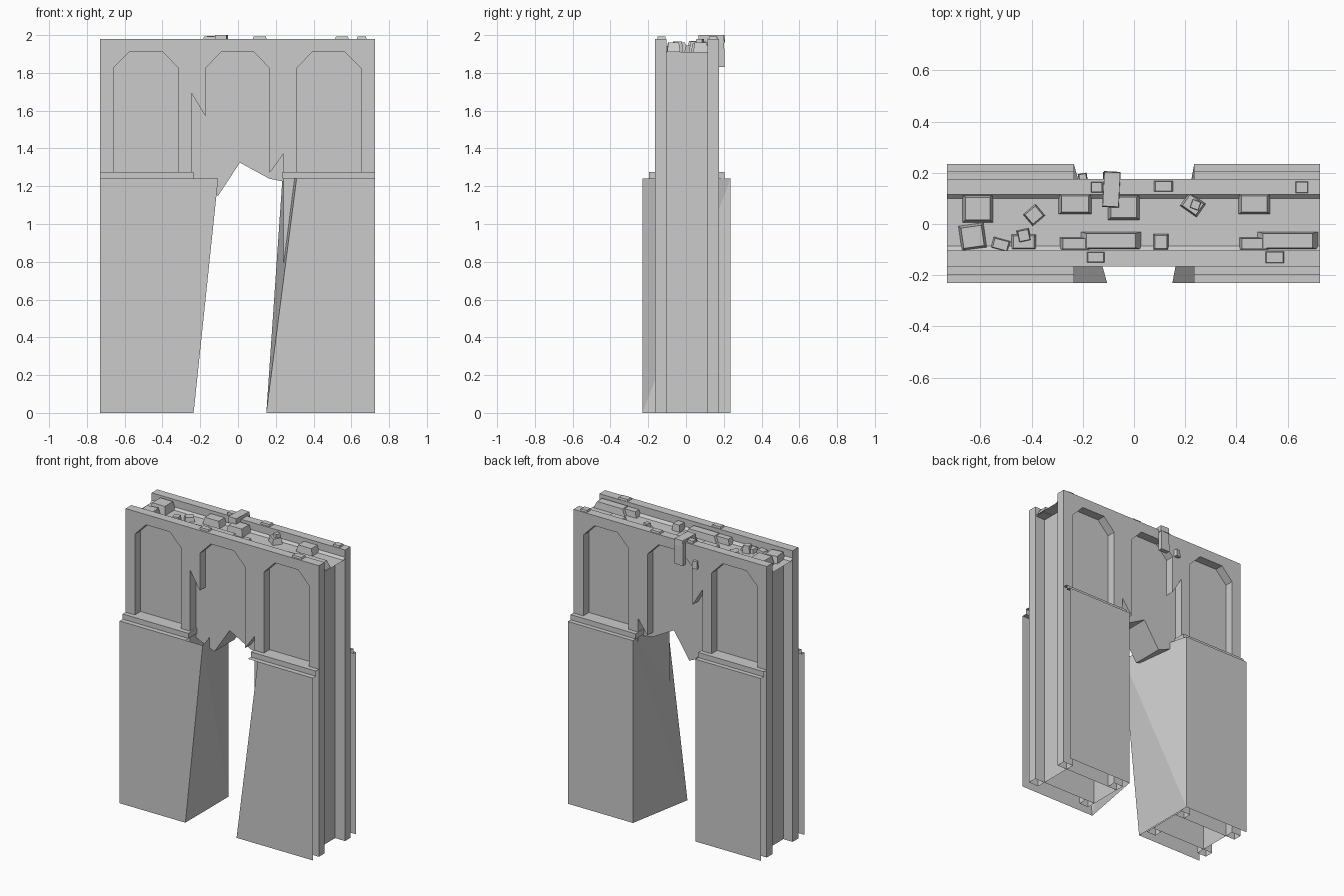
import bpy, bmesh, math
from mathutils import Matrix, Euler

if "Cube" in bpy.data.objects:
    bpy.data.objects.remove(bpy.data.objects["Cube"])

XL, XR = -0.73, 0.725      # ends of the wall
IN = 0.235                 # inner end of ledges and back of piers
ZP, ZC, ZT = 1.24, 1.275, 1.98


def finish(name, bm):
    me = bpy.data.meshes.new(name)
    bm.to_mesh(me)
    bm.free()
    ob = bpy.data.objects.new(name, me)
    bpy.context.collection.objects.link(ob)
    return ob


def slab(name, outline, y0, y1):
    """Extrude an x-z outline from y0 to y1, leaving the foot open."""
    bm = bmesh.new()
    f = bm.faces.new([bm.verts.new((x, y0, z)) for x, z in outline])
    new = bmesh.ops.extrude_face_region(bm, geom=[f], use_keep_orig=True)["geom"]
    for v in new:
        if isinstance(v, bmesh.types.BMVert):
            v.co.y = y1
    foot = [g for g in bm.faces if all(v.co.z < 1e-4 for v in g.verts)]
    bmesh.ops.delete(bm, geom=foot, context='FACES_ONLY')
    bmesh.ops.recalc_face_normals(bm, faces=bm.faces)
    bmesh.ops.triangulate(bm, faces=[g for g in bm.faces if len(g.verts) > 4])
    # rejoin flat triangles
    bmesh.ops.dissolve_limit(bm, angle_limit=0.001, verts=bm.verts, edges=bm.edges)
    return finish(name, bm)


# Niched wall faces: arches run down behind the piers, inner jambs are broken
def arch(x0, x1, z0, z1):
    c = 0.083
    return [(x1, z1), (x1, 1.825), (x1 - c, 1.91),
            (x0 + c, 1.91), (x0, 1.825), (x0, z0)]


comb = ([(XL, 0), (XL, ZT), (XR, ZT), (XR, 0)]
        + arch(0.31, 0.65, 0, 0)
        + [(0.24, 0), (0.24, 1.37)]
        + arch(-0.172, 0.167, 1.57, 1.27)
        + [(-0.245, 1.69), (-0.245, 0)]
        + arch(-0.66, -0.315, 0, 0))
slab("front_niche_wall", comb, -0.165, -0.104)
slab("back_niche_wall", comb, 0.115, 0.175)

# Core with the ragged underside over the opening
core = [(-0.66, 0), (-0.66, 1.91), (0.65, 1.91), (0.65, 0), (0.24, 0), (0.24, 1.225),
        (0.165, 1.24), (0.01, 1.325), (-0.105, 1.15), (-0.245, 1.21), (-0.245, 0)]
slab("wall_core", core, -0.104, 0.115)

# Channel floor with low sloped edges, open at the ends
bm = bmesh.new()
rows = [[bm.verts.new((x, y, z)) for x in (XL, XR)]
        for y, z in ((-0.104, 1.93), (-0.085, 1.915), (0.1, 1.915), (0.115, 1.93))]
for a, b in zip(rows, rows[1:]):
    bm.faces.new((a[0], a[1], b[1], b[0]))
finish("channel_floor", bm)


# Pier casings: front and back sheets plus twisted inner face, and stepped ledges
def pier(name, end, foot, top, flip):
    inner = math.copysign(IN, end)
    bm = bmesh.new()
    V = lambda *c: bm.verts.new(c)
    fb, ft = V(foot, -0.23, 0), V(top, -0.23, ZP)
    bb, bt = V(inner, 0.235, 0), V(inner, 0.235, ZP)
    bm.faces.new((V(end, -0.23, 0), fb, ft, V(end, -0.23, ZP)))
    bm.faces.new((V(end, 0.235, 0), bb, bt, V(end, 0.235, ZP)))
    if flip:
        bm.faces.new((fb, bb, bt))
        bm.faces.new((fb, bt, ft))
    else:
        bm.faces.new((fb, bb, ft))
        bm.faces.new((bb, bt, ft))
    for prof in ([(-0.23, ZP), (-0.197, ZP), (-0.197, ZC), (-0.104, ZC)],
                 [(0.235, ZP), (0.205, ZP), (0.205, ZC), (0.115, ZC)]):
        r = [[V(x, y, z) for x in (end, inner)] for y, z in prof]
        for a, b in zip(r, r[1:]):
            bm.faces.new((a[0], a[1], b[1], b[0]))
        # inner end of the cornice
        y0, y1 = prof[1][0], prof[3][0]
        bm.faces.new([V(inner, y0, ZP), V(inner, y1, ZP), V(inner, y1, ZC), V(inner, y0, ZC)])
    bmesh.ops.recalc_face_normals(bm, faces=bm.faces)
    finish(name, bm)


pier("left_pier", XL, -0.235, -0.105, False)
pier("right_pier", XR, 0.15, 0.31, True)


# Loose stones: tapered blocks
def stone(name, x, y, z, w, d, h, rot=(0, 0, 0), taper=0.8):
    bm = bmesh.new()
    bmesh.ops.create_cube(bm, size=1)
    for v in bm.verts:
        if v.co.z > 0:
            v.co.x *= taper
            v.co.y *= taper
    m = (Matrix.Translation((x, y, z + h / 2))
         @ Euler([math.radians(a) for a in rot]).to_matrix().to_4x4()
         @ Matrix.Diagonal((w, d, h, 1)))
    bmesh.ops.transform(bm, matrix=m, verts=bm.verts)
    finish(name, bm)


floor = 1.91
channel_stones = [
    (-0.61, 0.06, 0.12, 0.11, 0.06, 0), (-0.63, -0.05, 0.10, 0.10, 0.05, 8),
    (-0.52, -0.08, 0.07, 0.045, 0.03, -15), (-0.39, 0.035, 0.065, 0.06, 0.035, 40),
    (-0.43, -0.07, 0.10, 0.06, 0.03, 0), (-0.43, -0.045, 0.05, 0.05, 0.055, 12),
    (-0.23, 0.078, 0.13, 0.08, 0.05, 0), (-0.23, -0.077, 0.12, 0.05, 0.045, 0),
    (-0.09, -0.065, 0.24, 0.07, 0.05, 0), (-0.04, 0.065, 0.125, 0.10, 0.055, 0),
    (0.105, -0.07, 0.06, 0.065, 0.05, 0), (0.23, 0.075, 0.08, 0.065, 0.045, -35),
    (0.24, 0.075, 0.04, 0.04, 0.07, -20), (0.47, 0.078, 0.125, 0.08, 0.05, 0),
    (0.47, -0.077, 0.12, 0.05, 0.045, 0), (0.6, -0.065, 0.24, 0.07, 0.05, 0)]
for i, (x, y, w, d, h, r) in enumerate(channel_stones):
    stone(f"channel_stone_{i}", x, y, floor, w, d, h, (0, 0, r))

for i, (x, y, w, d) in enumerate([(0.115, 0.147, 0.08, 0.045), (0.55, -0.13, 0.08, 0.05),
                                  (-0.15, -0.13, 0.075, 0.045), (0.655, 0.143, 0.055, 0.05)]):
    stone(f"parapet_stone_{i}", x, y, ZT - 0.01, w, d, 0.022)

# Block hooked over the back parapet and a fragment below it
stone("hooked_block_top", -0.088, 0.135, 1.96, 0.065, 0.14, 0.04, (0, 0, -3), 0.95)
stone("hooked_block_drop", -0.088, 0.188, 1.83, 0.065, 0.03, 0.15, (0, 0, 0), 0.95)
stone("stone_beside_block", -0.145, 0.143, 1.965, 0.05, 0.045, 0.03)
stone("back_fragment", -0.2, 0.183, 1.83, 0.035, 0.03, 0.05, (0, 0, 10))
